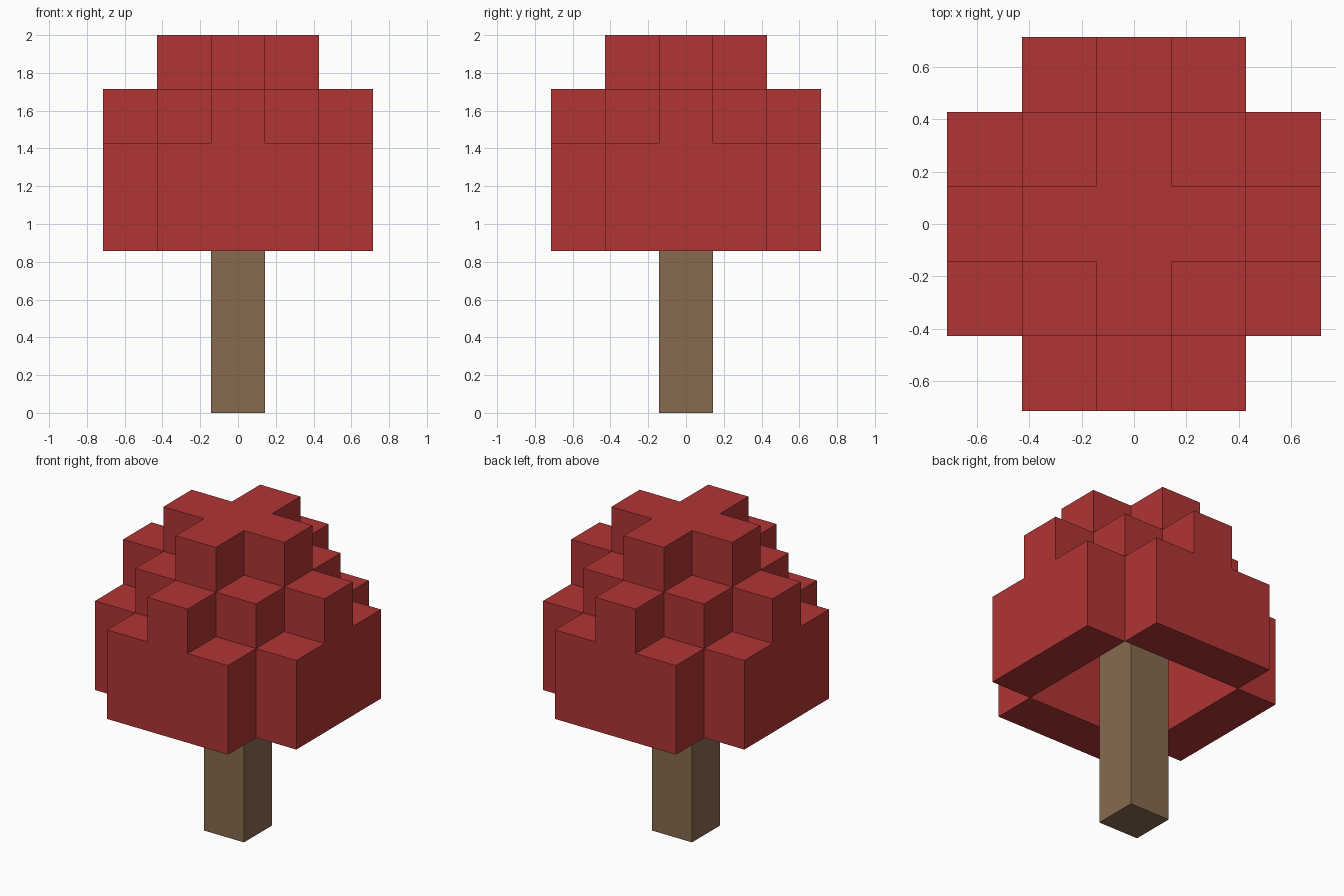
import bpy
import bmesh
from math import radians
from mathutils import Vector

cube = bpy.data.objects.get("Cube")
if cube:
    bpy.data.objects.remove(cube, do_unlink=True)

U = 2 / 7  # edge length of one block


def make_material(name, rgb):
    mat = bpy.data.materials.new(name)
    mat.use_nodes = True
    mat.diffuse_color = (*rgb, 1)
    bsdf = next(n for n in mat.node_tree.nodes if n.type == 'BSDF_PRINCIPLED')
    bsdf.inputs["Base Color"].default_value = (*rgb, 1)
    bsdf.inputs["Roughness"].default_value = 0.9
    return mat


def build_blocks(name, cells, mat):
    """Skin a set of grid blocks, keeping only the exposed sides."""
    bm = bmesh.new()
    for cell in cells:
        for axis in range(3):
            for sign in (-1, 1):
                normal = Vector((0, 0, 0))
                normal[axis] = sign
                beside = tuple(int(c + n) for c, n in zip(cell, normal))
                if beside in cells:
                    continue
                a = Vector((0, 0, 0))
                a[(axis + 1) % 3] = 0.5
                b = normal.cross(a)
                mid = Vector(cell) + Vector((0, 0, 0.5)) + normal / 2
                corners = (mid - a - b, mid + a - b, mid + a + b, mid - a + b)
                bm.faces.new([bm.verts.new(p * U) for p in corners])
    # Weld the sides and merge flat areas into single faces
    bmesh.ops.remove_doubles(bm, verts=bm.verts, dist=0.001)
    bmesh.ops.dissolve_limit(bm, angle_limit=radians(1),
                             verts=bm.verts, edges=bm.edges)
    mesh = bpy.data.meshes.new(name)
    bm.to_mesh(mesh)
    bm.free()
    mesh.materials.append(mat)
    obj = bpy.data.objects.new(name, mesh)
    bpy.context.collection.objects.link(obj)
    return obj


red = make_material("leaf red", (0.44, 0.035, 0.035))
brown = make_material("bark brown", (0.245, 0.145, 0.079))

# Foliage: hollow skirt two blocks high, stepped shoulder, cross-shaped crown
foliage = set()
for x in range(-2, 3):
    for y in range(-2, 3):
        far, near = max(abs(x), abs(y)), min(abs(x), abs(y))
        if far == 2 and near < 2:
            foliage |= {(x, y, 3), (x, y, 4)}
        if far < 2 or near == 0:
            foliage.add((x, y, 5))
        if far < 2 and near == 0:
            foliage.add((x, y, 6))
build_blocks("foliage", foliage, red)

# Trunk: square post reaching up into the hollow of the foliage
build_blocks("trunk", {(0, 0, z) for z in range(5)}, brown)
